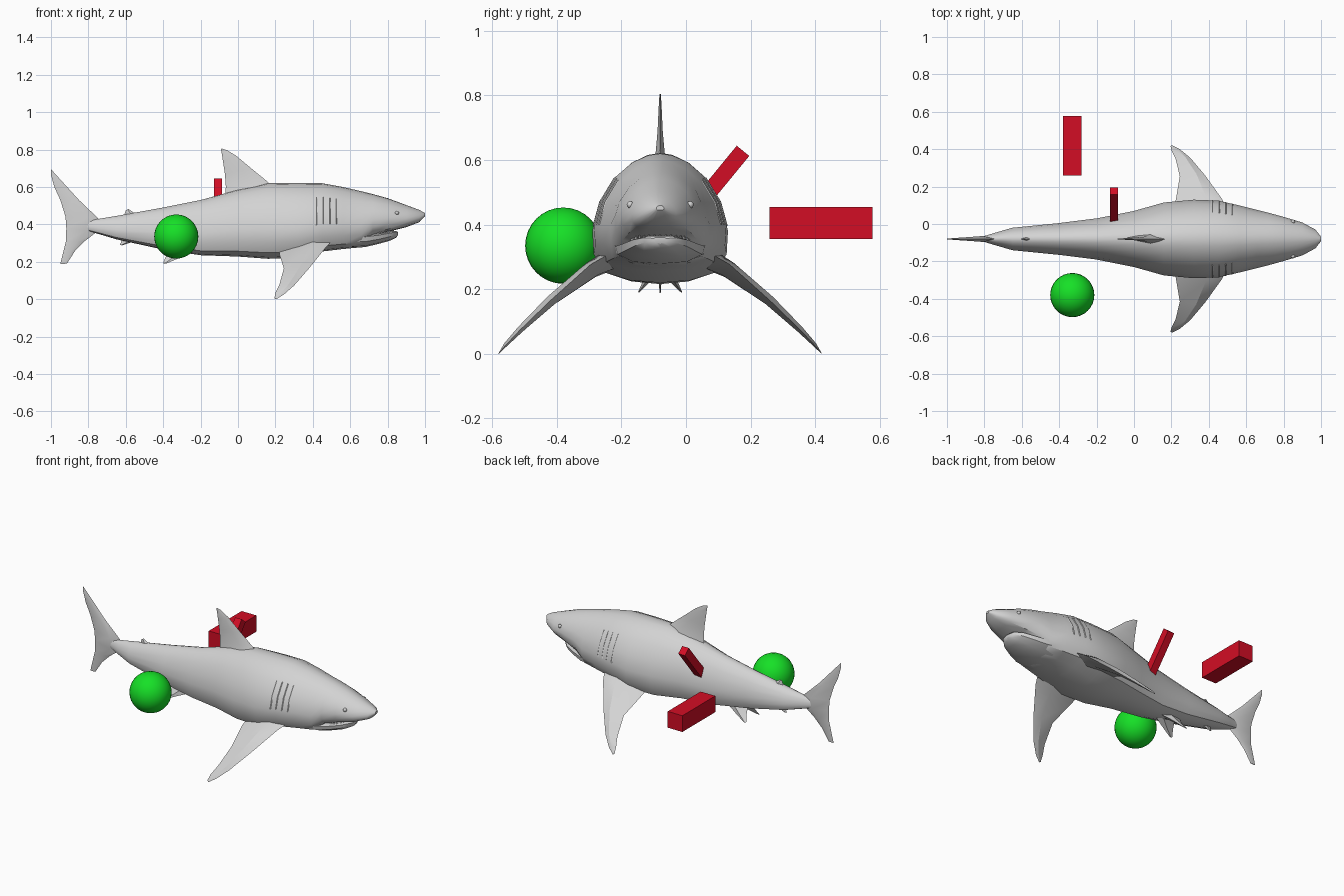
import bpy, bmesh, math
from mathutils import Vector

if "Cube" in bpy.data.objects:
    bpy.data.objects.remove(bpy.data.objects["Cube"])

CY = -0.08  # the shark's own centre plane


def material(name, rgb):
    m = bpy.data.materials.new(name)
    m.diffuse_color = (*rgb, 1)
    m.use_nodes = True
    m.node_tree.nodes["Principled BSDF"].inputs["Base Color"].default_value = m.diffuse_color
    return m


GREY = material("pale grey", (0.65, 0.65, 0.65))
RED = material("red", (0.65, 0.004, 0.018))
GREEN = material("green", (0.008, 0.75, 0.02))


def finish(name, bm, mat, angle=None):
    bmesh.ops.recalc_face_normals(bm, faces=bm.faces)
    me = bpy.data.meshes.new(name)
    bm.to_mesh(me)
    bm.free()
    me.materials.append(mat)
    ob = bpy.data.objects.new(name, me)
    bpy.context.collection.objects.link(ob)
    if angle:
        bpy.ops.object.select_all(action='DESELECT')
        ob.select_set(True)
        bpy.context.view_layer.objects.active = ob
        bpy.ops.object.shade_smooth_by_angle(angle=math.radians(angle))
    return ob


def loft(name, rings, angle=35):
    """Skin closed rings of equal length and cap both ends."""
    bm = bmesh.new()
    vs = [[bm.verts.new(p) for p in ring] for ring in rings]
    n = len(vs[0])
    for a, b in zip(vs, vs[1:]):
        for i in range(n):
            j = (i + 1) % n
            bm.faces.new((a[i], a[j], b[j], b[i]))
    bm.faces.new(vs[0])
    bm.faces.new(vs[-1])
    return finish(name, bm, GREY, angle)


# Half cross-section: (fraction of half width, fraction of height)
HALF = [(0, 1), (.18, .985), (.42, .925), (.68, .80), (.90, .60), (1, .40),
        (.98, .22), (.82, .08), (.45, .02), (0, 0)]
SECTION = HALF + [(-y, z) for y, z in HALF[-2:0:-1]]


def ring(x, zb, zt, w, section=SECTION):
    return [(x, CY + y * w, zb + t * (zt - zb)) for y, t in section]


# Body stations: x, bottom, top, half width
BODY = [(-.82, .37, .42, .010), (-.74, .347, .43, .034), (-.65, .32, .445, .06),
        (-.40, .265, .49, .085), (-.20, .235, .53, .11), (0, .228, .585, .15),
        (.16, .216, .62, .195), (.32, .22, .622, .21), (.45, .255, .62, .205),
        (.56, .268, .60, .18), (.66, .278, .577, .155), (.72, .335, .562, .14),
        (.80, .36, .54, .118), (.90, .385, .503, .088), (.97, .412, .477, .05),
        (1.0, .445, .46, .012)]
loft("body", [ring(*s) for s in BODY])

# Lower jaw, flat on top
JAW_HALF = [(0, 1), (.7, 1), (1, .85), (.95, .45), (.6, .1), (0, 0)]
JAW = JAW_HALF + [(-y, z) for y, z in JAW_HALF[-2:0:-1]]
loft("lower_jaw", [ring(*s, JAW) for s in [
    (.60, .272, .36, .15), (.68, .279, .343, .138), (.75, .295, .35, .113),
    (.81, .312, .36, .085), (.845, .328, .365, .05), (.855, .342, .36, .02)]])

# Teeth around the mouth edge, upper and lower rows
bm = bmesh.new()
for row in (-1, 1):
    for i in range(15):
        a = math.radians(-80 + 160 * i / 14)
        x, y = .73 + .10 * math.cos(a), CY + .088 * math.sin(a)
        base = (.352 if row < 0 else .372) + .1 * (x - .78)
        top = bm.verts.new((x, y, base - row * .017))
        tri = [bm.verts.new((x + .008 * math.cos(k * 2.094),
                             y + .008 * math.sin(k * 2.094), base)) for k in range(3)]
        bm.faces.new(tri)
        for k in range(3):
            bm.faces.new((tri[k], tri[(k + 1) % 3], top))
finish("teeth", bm, GREY)


def body_at(x):
    for a, b in zip(BODY, BODY[1:]):
        if a[0] <= x <= b[0]:
            f = (x - a[0]) / (b[0] - a[0])
            return [p + (q - p) * f for p, q in zip(a, b)]


# Gill slits as thin ridges that follow the flank
for side in (-1, 1):
    for g in range(4):
        rows = []
        for k in (3, 4, 5):
            pts = []
            for dx, lift in ((0, .003), (.008, -.004), (-.012, -.004)):
                x, zb, zt, w = body_at(.42 + .035 * g + dx)
                y, t = HALF[k]
                pts.append((x, CY + side * (y * w + lift), zb + t * (zt - zb)))
            rows.append(pts)
        loft("gill_slit", rows)

# Eyes
for side in (-1, 1):
    x, zb, zt, w = body_at(.85)
    bm = bmesh.new()
    bmesh.ops.create_uvsphere(bm, u_segments=10, v_segments=6, radius=.011)
    bmesh.ops.translate(bm, verts=bm.verts,
                        vec=(x, CY + side * .9 * w, zb + .6 * (zt - zb)))
    finish("eye", bm, GREY, 40)


def fin(name, rows, normal, side=1):
    """Rows hold leading point, trailing point and half thickness."""
    n = Vector(normal).normalized()
    rings = []
    for lead, trail, t in rows:
        a, b = Vector(lead), Vector(trail)
        m = a.lerp(b, .35)
        rings.append([(p.x, CY + side * p.y, p.z) for p in (a, m + n * t, b, m - n * t)])
    return loft(name, rings, 30)


def upright(rows):
    return [((a, 0, b), (c, 0, d), t) for a, b, c, d, t in rows]


# Fins on the centre plane: lead x, z, trail x, z, half thickness
SIDEWAYS = (0, 1, 0)
fin("dorsal_fin", upright([
    (.20, .59, -.07, .54, .035), (.15, .635, -.065, .60, .014), (.07, .70, -.07, .67, .008),
    (-.01, .767, -.08, .735, .005), (-.06, .797, -.087, .78, .003),
    (-.085, .805, -.092, .803, .002)]), SIDEWAYS)
fin("tail_fin", upright([
    (-.915, .19, -.95, .188, .002), (-.87, .26, -.935, .25, .006), (-.82, .31, -.92, .31, .01),
    (-.755, .36, -.918, .38, .016), (-.745, .43, -.922, .44, .016), (-.85, .53, -.95, .53, .01),
    (-.95, .64, -.982, .60, .005), (-1, .695, -1, .665, .002)]), SIDEWAYS)
fin("second_dorsal_fin", upright([
    (-.54, .45, -.61, .44, .012), (-.57, .472, -.605, .46, .006),
    (-.585, .482, -.60, .475, .002)]), SIDEWAYS)
fin("anal_fin", upright([
    (-.55, .31, -.62, .325, .012), (-.59, .298, -.625, .305, .006),
    (-.62, .287, -.632, .292, .002)]), SIDEWAYS)

# Paired fins, mirrored across the centre plane
PECTORAL = [((.51, .14, .32), (.22, .12, .27), .035), ((.47, .215, .277), (.222, .20, .238), .026),
            ((.38, .34, .165), (.245, .335, .165), .016), ((.30, .435, .073), (.222, .43, .08), .01),
            ((.245, .48, .025), (.20, .475, .035), .006), ((.205, .5, .0), (.195, .497, .006), .001)]
PELVIC = [((-.24, .02, .25), (-.38, .02, .27), .02), ((-.31, .045, .222), (-.385, .04, .23), .01),
          ((-.385, .067, .19), (-.40, .065, .193), .002)]
for side in (-1, 1):
    fin("pectoral_fin", PECTORAL, (0, .7, .7), side)
    fin("pelvic_fin", PELVIC, (0, .75, .6), side)


def block(name, centre, size, tilt=0):
    bm = bmesh.new()
    bmesh.ops.create_cube(bm, size=1)
    bmesh.ops.scale(bm, vec=size, verts=bm.verts)
    ob = finish(name, bm, RED)
    ob.location = centre
    ob.rotation_euler.x = tilt


# Loose shapes around the shark
block("red_block", (-.33, .418, .405), (.10, .32, .10))
block("leaning_red_bar", (-.107, .094, .528), (.045, .05, .26), -math.atan2(.634, .773))

bm = bmesh.new()
bmesh.ops.create_uvsphere(bm, u_segments=32, v_segments=16, radius=.118)
bmesh.ops.translate(bm, verts=bm.verts, vec=(-.33, -.38, .335))
finish("green_ball", bm, GREEN, 60)
